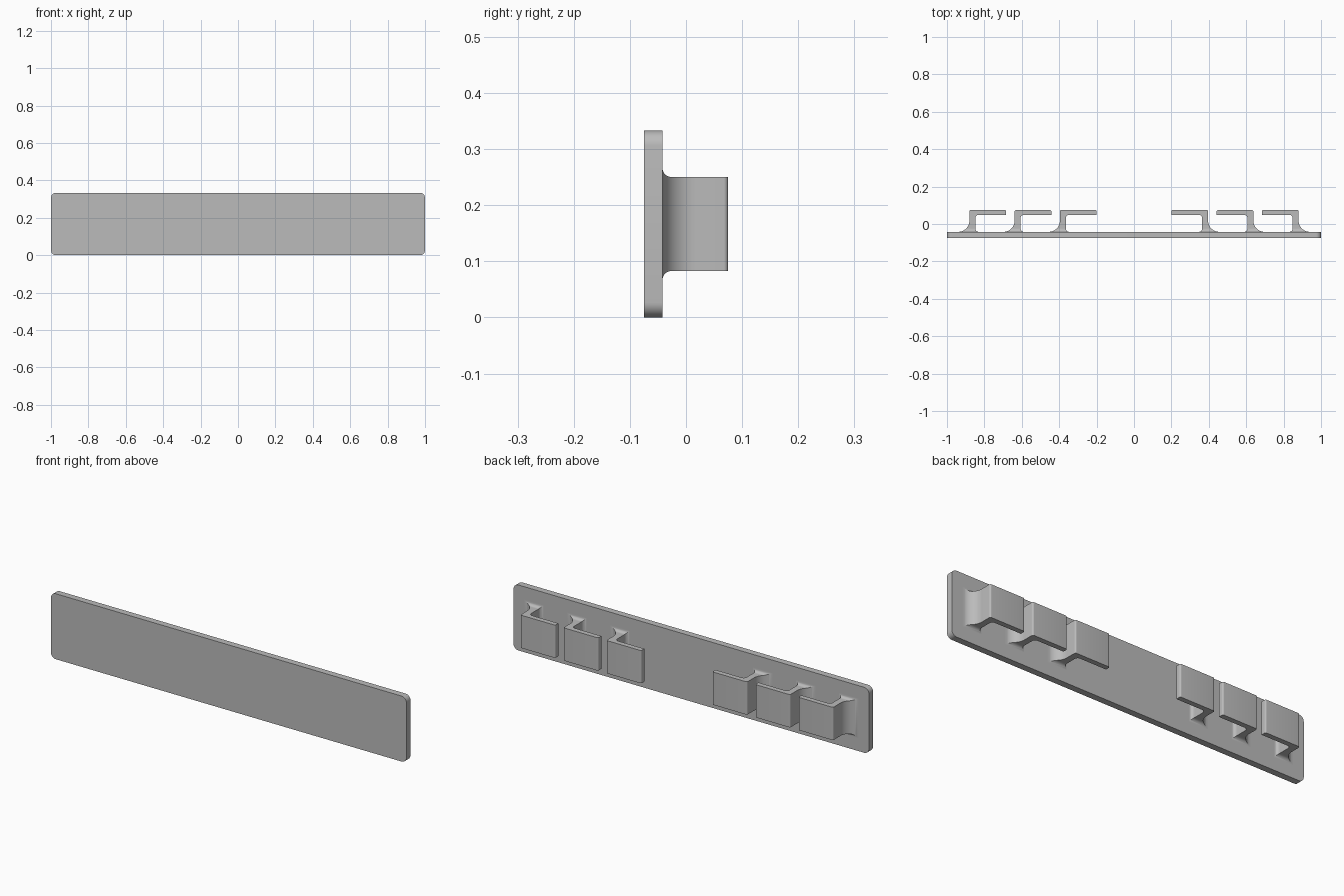
import bpy, bmesh
from math import sin, cos, pi, sqrt

cube = bpy.data.objects.get("Cube")
if cube:
    bpy.data.objects.remove(cube, do_unlink=True)

grey = bpy.data.materials.new("plain grey")
grey.use_nodes = True
colour = (0.5, 0.5, 0.5, 1)
grey.diffuse_color = colour
grey.node_tree.nodes["Principled BSDF"].inputs["Base Color"].default_value = colour

FRONT, BACK, REAR = -0.075, -0.042, 0.075   # plate front, plate back, hook rear
Z_LOW, Z_HIGH, HEIGHT = 0.083, 0.25, 0.333
STEM, REACH, FLANGE = 0.032, 0.196, 0.026   # hook dimensions
FOOT, FILLET, ROUND = 0.06, 0.0167, 0.008   # radii


def finish(name, bm):
    bmesh.ops.recalc_face_normals(bm, faces=bm.faces)
    mesh = bpy.data.meshes.new(name)
    bm.to_mesh(mesh)
    bm.free()
    mesh.materials.append(grey)
    obj = bpy.data.objects.new(name, mesh)
    bpy.context.collection.objects.link(obj)
    bpy.ops.object.select_all(action="DESELECT")
    obj.select_set(True)
    bpy.context.view_layer.objects.active = obj
    bpy.ops.object.shade_smooth_by_angle(angle=pi / 6)
    return obj


def flare(y, radius):
    """Sideways spread of a concave fillet at depth y."""
    d = radius - (y - BACK)
    return radius - sqrt(max(radius ** 2 - d ** 2, 0)) if d > 0 else 0


def hook_sections():
    """Pairs of outer and inner points along the hook, from foot to tip."""
    inner_y = REAR - FLANGE
    pairs = []
    for i in range(17):                      # flared foot
        y = BACK + FOOT * (1 - cos(i / 16 * pi / 2))
        pairs.append(((-flare(y, FOOT), y), (STEM + flare(y, FILLET), y)))
    for i in range(9):                       # bend into the flange
        a = i / 8 * pi / 2
        c, s = 1 - cos(a), 1 - sin(a)
        pairs.append(((ROUND * c, REAR - ROUND * s),
                      (STEM + FILLET * c, inner_y - FILLET * s)))
    for i in range(7):                       # rounded tip
        a = i / 6 * pi / 2
        pairs.append(((REACH - ROUND * (1 - sin(a)), REAR - ROUND * (1 - cos(a))),
                      (REACH - ROUND * (1 - i / 6), inner_y)))
    return pairs


def make_hook(name, x, side):
    bm = bmesh.new()
    rings = []
    for outer, inner in hook_sections():
        f = flare(outer[1], FILLET)
        corners = [(outer, Z_LOW - f), (inner, Z_LOW - f),
                   (inner, Z_HIGH + f), (outer, Z_HIGH + f)]
        rings.append([bm.verts.new((side * (x + p[0]), p[1], z)) for p, z in corners])
    for a, b in zip(rings, rings[1:]):
        for k in range(4):
            n = (k + 1) % 4
            bm.faces.new((a[k], a[n], b[n], b[k]))
    bm.faces.new(rings[0])
    bm.faces.new(rings[-1])
    finish(name, bm)


# Backing plate with rounded corners
bm = bmesh.new()
bmesh.ops.create_cube(bm, size=1)
for v in bm.verts:
    v.co = (v.co.x * 2, (FRONT + BACK) / 2 + v.co.y * (BACK - FRONT), (v.co.z + 0.5) * HEIGHT)
corner_edges = [e for e in bm.edges if abs(e.verts[0].co.y - e.verts[1].co.y) > 0.01]
bmesh.ops.bevel(bm, geom=corner_edges, offset=0.027, segments=8, profile=0.5, affect="EDGES")
finish("backing_plate", bm)

# Three hooks on each side, all reaching towards the middle
for side, word in ((-1, "right"), (1, "left")):
    for label, x in (("outer", 0.88), ("middle", 0.638), ("inner", 0.396)):
        make_hook(f"{word}_{label}_hook", -x, -side)
